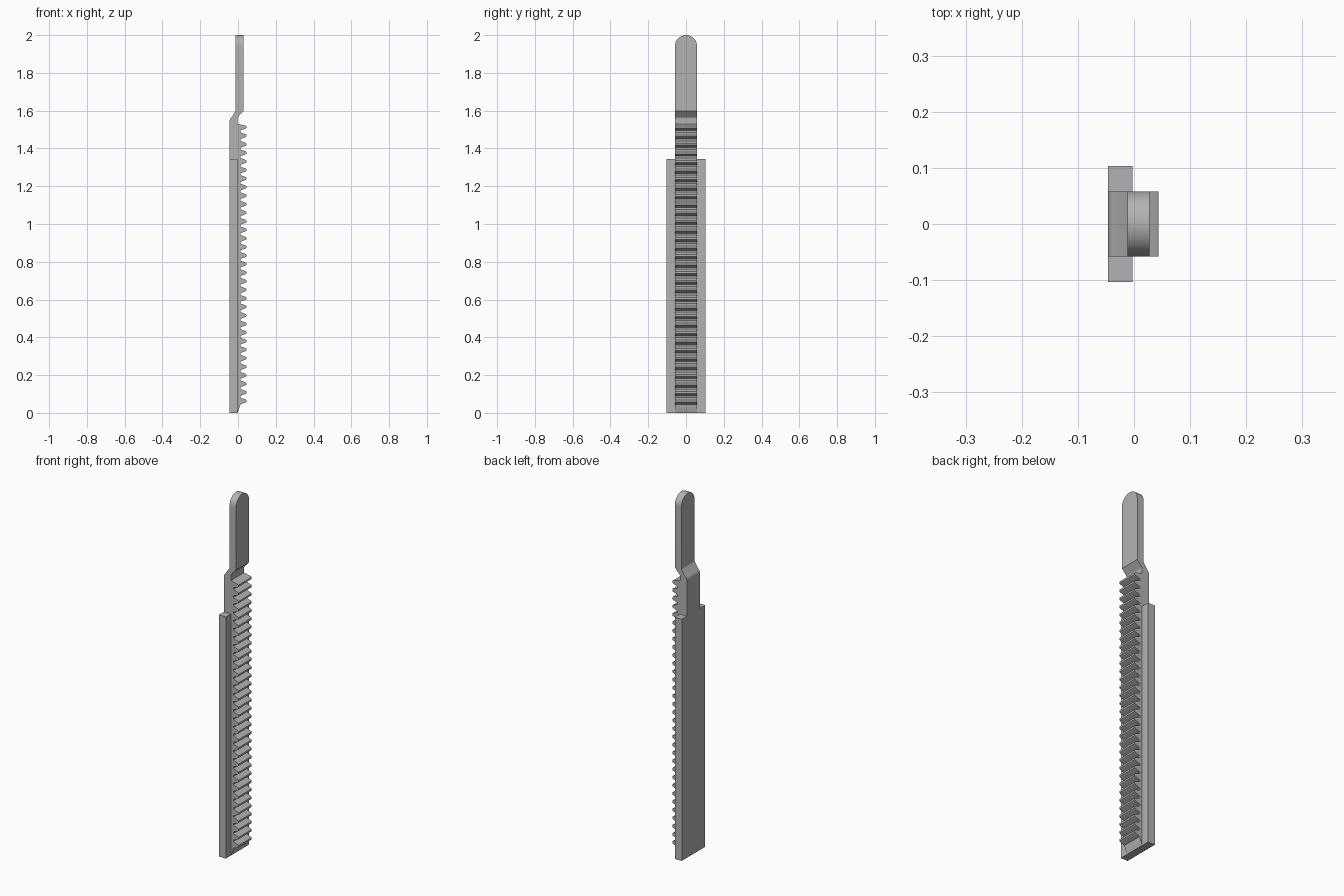
import bpy, bmesh, math
from mathutils import Vector

cube = bpy.data.objects.get("Cube")
if cube:
    bpy.data.objects.remove(cube, do_unlink=True)

grey = bpy.data.materials.new("plain grey")
grey.use_nodes = True
colour = (0.45, 0.45, 0.45, 1)
grey.diffuse_color = colour
grey.node_tree.nodes["Principled BSDF"].inputs["Base Color"].default_value = colour

HALF = 0.058       # half depth of the bar and handle
BACK, FACE = -0.046, -0.003


def extrude(name, outline, offset):
    """Make a solid by sweeping a closed 3D outline along an offset."""
    bm = bmesh.new()
    face = bm.faces.new([bm.verts.new(p) for p in outline])
    swept = bmesh.ops.extrude_face_region(bm, geom=[face])["geom"]
    bmesh.ops.translate(bm, vec=Vector(offset),
                        verts=[v for v in swept if isinstance(v, bmesh.types.BMVert)])
    bmesh.ops.recalc_face_normals(bm, faces=bm.faces)
    mesh = bpy.data.meshes.new(name)
    bm.to_mesh(mesh)
    bm.free()
    obj = bpy.data.objects.new(name, mesh)
    bpy.context.collection.objects.link(obj)
    mesh.materials.append(grey)
    bpy.ops.object.select_all(action="DESELECT")
    obj.select_set(True)
    bpy.context.view_layer.objects.active = obj
    bpy.ops.object.shade_smooth_by_angle(angle=math.radians(25))
    return obj


def side_profile(name, points, half):
    return extrude(name, [(x, -half, z) for x, z in points], (0, 2 * half, 0))


def arc(cx, cz, r, start, end, steps):
    angles = [math.radians(start + (end - start) * i / steps) for i in range(steps + 1)]
    return [(cx + r * math.cos(a), cz + r * math.sin(a)) for a in angles]


# Wide guide plate behind the teeth
side_profile("guide_plate", [(BACK, 0), (FACE, 0), (FACE, 1.345), (BACK, 1.345)], 0.103)

# Narrow bar with a cranked neck leading to the handle
neck = [(BACK, 0), (FACE, 0), (FACE, 1.56)]
neck += arc(0.012, 1.557, 0.015, 180, 135, 4)
neck += [(0.028, 1.597), (-0.012, 1.597)]
neck += arc(-0.016, 1.54, 0.03, 130, 180, 6)
side_profile("bar_and_neck", neck, HALF)

# Toothed rack with straight-flanked teeth
TEETH, PITCH, FIRST = 33, 0.0453, 0.063
ROOT, TIP = 0.012, 0.044
rack = [(FACE, 0), (ROOT, FIRST - PITCH / 2)]
for i in range(TEETH):
    z = FIRST + i * PITCH
    rack += [(ROOT, z - 0.018), (TIP - 0.004, z - 0.008), (TIP, z - 0.005),
             (TIP, z + 0.005), (TIP - 0.004, z + 0.008)]
    if i < TEETH - 1:
        rack.append((ROOT, z + 0.018))
rack.append((FACE, FIRST + (TEETH - 1) * PITCH + 0.018))
side_profile("toothed_rack", rack, HALF)

# Flat handle with a rounded end
handle = [(-HALF, 1.597), (HALF, 1.597)] + arc(0, 2 - HALF, HALF, 0, 180, 32)
extrude("handle", [(-0.012, y, z) for y, z in handle], (0.04, 0, 0))
